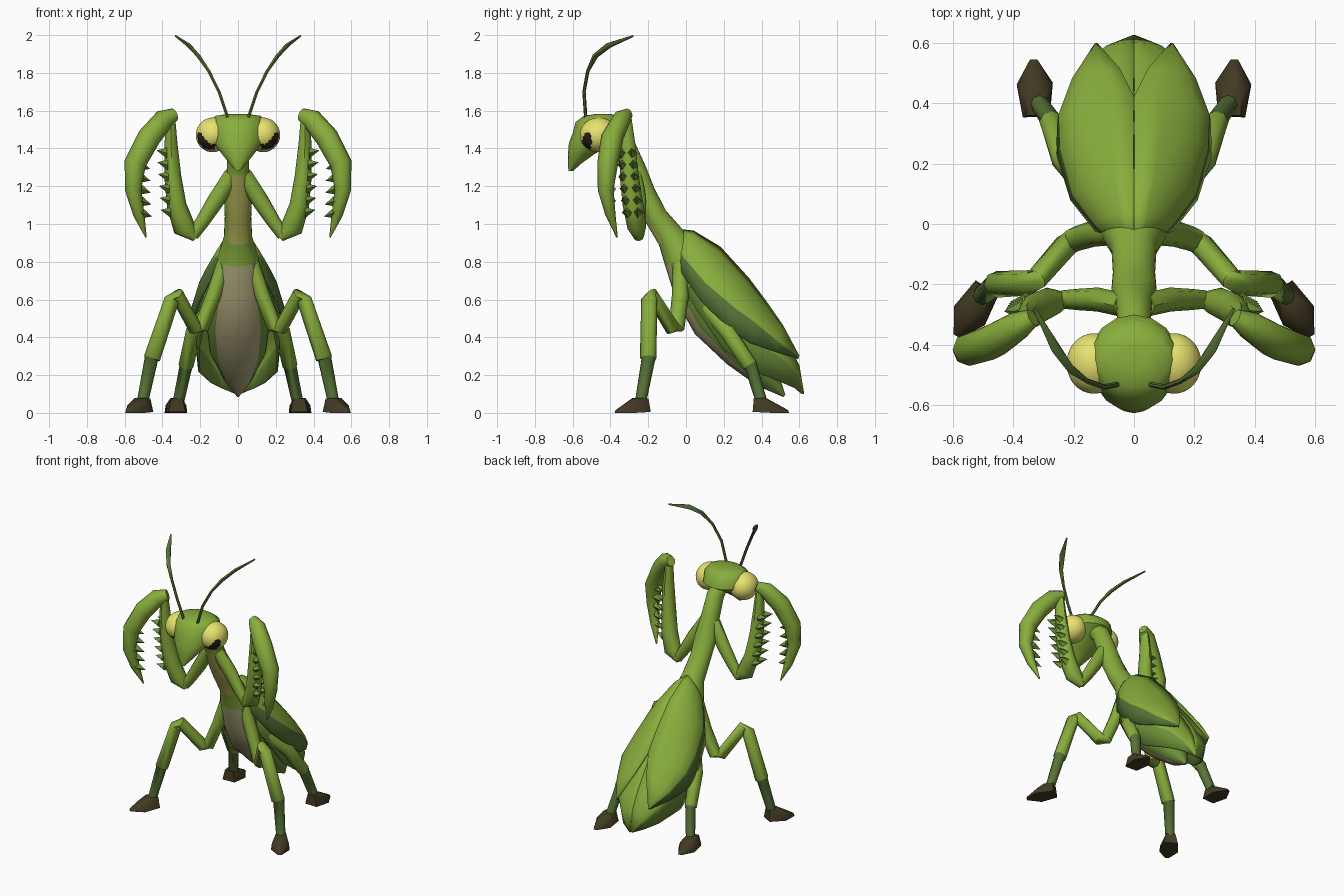
import bpy, bmesh, math
from mathutils import Vector as V, Matrix

if "Cube" in bpy.data.objects:
    bpy.data.objects.remove(bpy.data.objects["Cube"])

COLOURS = {
    "leaf green": (0.25, 0.42, 0.046), "dark green": (0.095, 0.175, 0.038),
    "mid green": (0.15, 0.275, 0.04),
    "belly tan": (0.45, 0.40, 0.21), "chest gold": (0.46, 0.44, 0.10),
    "eye yellow": (0.80, 0.76, 0.16), "foot brown": (0.055, 0.042, 0.017),
    "pupil black": (0.02, 0.014, 0.008),
}
MATS = {}
for n, c in COLOURS.items():
    MATS[n] = bpy.data.materials.new(n)
    MATS[n].diffuse_color = (*c, 1)


def finish(name, bm, mats, mirror=False, thick=0):
    """Turn a bmesh into an object, optionally thickened and mirrored."""
    bmesh.ops.remove_doubles(bm, verts=bm.verts, dist=0.0005)
    bmesh.ops.recalc_face_normals(bm, faces=bm.faces)
    me = bpy.data.meshes.new(name)
    bm.to_mesh(me)
    bm.free()
    for m in mats:
        me.materials.append(MATS[m])
    ob = bpy.data.objects.new(name, me)
    bpy.context.collection.objects.link(ob)
    if thick:
        mod = ob.modifiers.new("thickness", "SOLIDIFY")
        mod.thickness, mod.offset = thick, 0
    if mirror:
        mod = ob.modifiers.new("pair", "MIRROR")
        mod.use_mirror_merge = False
    return ob


def skin(bm, rows, closed=True, pick=lambda i, j: 0):
    """Bridge rows of points with quads; close the ends of tubes."""
    vs = [[bm.verts.new(p) for p in r] for r in rows]
    n = len(vs[0])
    for i in range(len(vs) - 1):
        for j in range(n if closed else n - 1):
            k = (j + 1) % n
            f = bm.faces.new((vs[i][j], vs[i][k], vs[i + 1][k], vs[i + 1][j]))
            f.material_index = pick(i, j)
    if closed:
        bm.faces.new(vs[0]).material_index = pick(0, 0)
        bm.faces.new(vs[-1]).material_index = pick(len(vs) - 2, 0)


def tube(name, path, ref, mats=("leaf green",), sides=8, mirror=True,
         pick=lambda i, j: 0, axis=None):
    """Loft ellipses along a path of (x, y, z, radius along ref, other radius)."""
    pts = [V(p[:3]) for p in path]
    rows = []
    for i, p in enumerate(path):
        t = V(axis) if axis else (pts[min(i + 1, len(pts) - 1)] - pts[max(i - 1, 0)]).normalized()
        u = (V(ref) - t * t.dot(V(ref))).normalized()
        w = t.cross(u)
        rows.append([pts[i] + u * p[3] * math.cos(a) + w * p[4] * math.sin(a)
                     for a in (2 * math.pi * k / sides for k in range(sides))])
    bm = bmesh.new()
    skin(bm, rows, True, pick)
    return finish(name, bm, mats, mirror)


X, Y = (1, 0, 0), (0, 1, 0)

# Abdomen and long thorax: tan belly and gold chest strip on the underside
trunk = [(.52, .09, .008, .008), (.43, .19, .08, .07), (.30, .33, .15, .11),
         (.16, .50, .17, .14), (.06, .66, .14, .13), (-.02, .82, .11, .10),
         (-.08, .93, .075, .075), (-.16, 1.04, .07, .062), (-.22, 1.16, .075, .06),
         (-.27, 1.28, .06, .062), (-.33, 1.42, .055, .06), (-.41, 1.49, .05, .05)]


def trunk_colour(i, j):
    off = abs((j + 0.5) * 15 - 270)
    if i < 5:
        return 1 if off < 47 else 3
    return 2 if 6 <= i < 9 and off < (46 if i < 8 else 31) else 0


tube("body", [(0, *p) for p in trunk], X,
     ("leaf green", "belly tan", "chest gold", "mid green"), 24, False, trunk_colour)

# Head: wedge narrowing to the mouth
head = [(-.44, 1.582, .05, .04), (-.45, 1.573, .12, .09), (-.45, 1.54, .145, .135),
        (-.45, 1.48, .15, .15), (-.50, 1.43, .13, .12), (-.555, 1.37, .085, .07),
        (-.59, 1.32, .045, .036), (-.61, 1.28, .01, .012)]
tube("head", [(0, *p) for p in head], X, sides=16, mirror=False, axis=(0, 0, -1))

# Eyes set into the head, with a painted pupil on the outer side
bm = bmesh.new()
bmesh.ops.create_icosphere(bm, subdivisions=4, radius=1, matrix=Matrix.Translation((.133, -.462, 1.472))
                           @ Matrix.Rotation(math.radians(-20), 4, 'Y')
                           @ Matrix.Diagonal((.09, .10, .092, 1)))
for f in bm.faces:
    c = f.calc_center_median()
    if c.x > .12 and ((c.y + .523) / .024) ** 2 + ((c.z - 1.437) / .05) ** 2 < 1:
        f.material_index = 1
finish("eyes", bm, ("eye yellow", "pupil black"), True)

# Antennae
tube("antennae", [(.05, -.53, 1.55, .009, .009), (.10, -.54, 1.70, .009, .009),
                  (.155, -.52, 1.81, .009, .009), (.21, -.48, 1.89, .016, .012),
                  (.26, -.41, 1.945, .02, .012), (.33, -.28, 1.995, .005, .005)],
     Y, ("dark green",), 6)


# Wings: each row gives inner edge, ridge and lower edge
def wing(name, table, rim):
    rows = []
    for sx, sy, sz, rx, ry, rz, ex, ey, ez in table:
        s, r, e = V((sx, sy, sz)), V((rx, ry, rz)), V((ex, ey, ez))
        ctrl = V((sx + (rx - sx) * .75, sy * .75 + ry * .25, sz * .75 + rz * .25))
        rows.append([s * (1 - t) ** 2 + ctrl * 2 * t * (1 - t) + r * t * t
                     for t in (0, .25, .5, .75, 1)] + [e])
    bm = bmesh.new()
    skin(bm, rows, False, lambda i, j: int(j == 4))
    finish(name, bm, ("leaf green", rim), True, .012)


wing("forewings", [
    (0, -.05, .97, .06, -.06, .88, .06, -.08, .83),
    (0, .04, .96, .125, .00, .81, .125, -.02, .74),
    (0, .18, .875, .20, .10, .69, .205, .08, .59),
    (0, .33, .71, .24, .25, .56, .252, .23, .445),
    (0, .42, .59, .245, .36, .48, .248, .34, .37),
    (.045, .51, .46, .20, .48, .38, .20, .47, .325),
    (.12, .595, .30, .125, .595, .295, .122, .59, .285)], "dark green")
wing("hindwings", [
    (0, .00, .92, .08, -.02, .78, .08, -.03, .70),
    (0, .15, .84, .17, .10, .64, .17, .06, .54),
    (0, .30, .68, .225, .23, .48, .21, .20, .335),
    (0, .43, .52, .22, .38, .37, .205, .36, .22),
    (0, .545, .35, .15, .53, .27, .14, .51, .16),
    (0, .595, .25, .09, .585, .20, .08, .58, .13),
    (0, .62, .10, .008, .618, .105, .008, .615, .10)], "mid green")

# Raised grasping arms
tube("upper_arms", [(.03, -.27, 1.26, .04, .045), (.12, -.25, 1.12, .04, .045),
                    (.19, -.25, 1.01, .035, .037), (.24, -.25, .94, .03, .032)], Y)
tube("forearms", [(.225, -.25, .925, .025, .02), (.285, -.26, .98, .05, .06),
                  (.325, -.28, 1.10, .055, .052), (.345, -.30, 1.25, .05, .045),
                  (.355, -.31, 1.42, .042, .035), (.355, -.32, 1.57, .03, .022)], Y)
tube("claws", [(.335, -.31, 1.58, .03, .035), (.39, -.34, 1.555, .05, .055),
               (.47, -.39, 1.46, .06, .062), (.545, -.415, 1.32, .055, .058),
               (.555, -.425, 1.18, .042, .043), (.525, -.40, 1.05, .027, .03),
               (.487, -.365, .93, .004, .004)], Y)

# Spines facing each other across the grip
bm = bmesh.new()


def spine(base, tip, r):
    ring = [bm.verts.new(V(base) + V((0, r * math.cos(a), r * math.sin(a))))
            for a in (0, math.pi / 2, math.pi, 1.5 * math.pi)]
    top = bm.verts.new(tip)
    bm.faces.new(ring)
    for k in range(4):
        bm.faces.new((ring[k], ring[(k + 1) % 4], top))


for k in range(6):
    z = 1.06 + k * .063
    fx, fy = .355 + .02 * (z - 1.06) / .3, -.28 - .03 * (z - 1.06) / .3
    for dy in (-.03, .025):
        spine((fx, fy + dy, z), (fx + .055, fy + dy * 1.3 - .01, z + .015), .029)
    cx = .51 + .01 * math.sin((z - 1.06) * 6)
    spine((cx, -.40, z), (cx - .055, -.385, z - .02), .03)
finish("arm_spines", bm, ("mid green",), True)


# Walking legs: green thigh, dark shin, brown wedge foot
def leg(name, path, start, ankle, heading):
    tube(name, path, Y, ("leaf green", "dark green"), 8, True, lambda i, j: int(i >= start))
    d = V((*heading, 0)).normalized()
    side = V((-d.y, d.x, 0))
    bm = bmesh.new()
    for along, half, z in ((-.03, .03, .075), (.03, .03, .08), (-.035, .045, .005),
                           (.075, .06, 0), (.065, .055, .04), (.155, .012, 0), (.15, .01, .015)):
        for s in (-1, 1):
            bm.verts.new(V((*ankle, z)) + d * along + side * half * s)
    bmesh.ops.convex_hull(bm, input=bm.verts)
    finish(name.replace("legs", "feet"), bm, ("foot brown",), True)


leg("middle_legs", [(.07, -.03, .80, .04, .04), (.13, -.03, .62, .045, .04),
                    (.195, -.05, .45, .042, .04), (.225, -.07, .445, .042, .037),
                    (.325, -.185, .63, .037, .037), (.35, -.195, .60, .042, .04),
                    (.455, -.20, .29, .044, .044), (.46, -.20, .28, .036, .036),
                    (.505, -.24, .06, .03, .03)], 6, (.505, -.24), (.5, -.8))
leg("hind_legs", [(.07, .05, .70, .04, .04), (.15, .12, .55, .045, .042),
                  (.235, .22, .43, .044, .042), (.275, .34, .25, .04, .04),
                  (.277, .345, .24, .034, .034), (.315, .40, .06, .03, .03)],
    3, (.325, .39), (.05, 1))

# Smooth shading with sharp creases kept
for ob in bpy.context.scene.objects:
    ob.select_set(True)
    bpy.context.view_layer.objects.active = ob
bpy.ops.object.shade_smooth_by_angle(angle=math.radians(50))

for m in bpy.data.materials:
    if m.users and not m.is_grease_pencil:
        m.use_nodes = True
        m.node_tree.nodes["Principled BSDF"].inputs["Base Color"].default_value = m.diffuse_color
